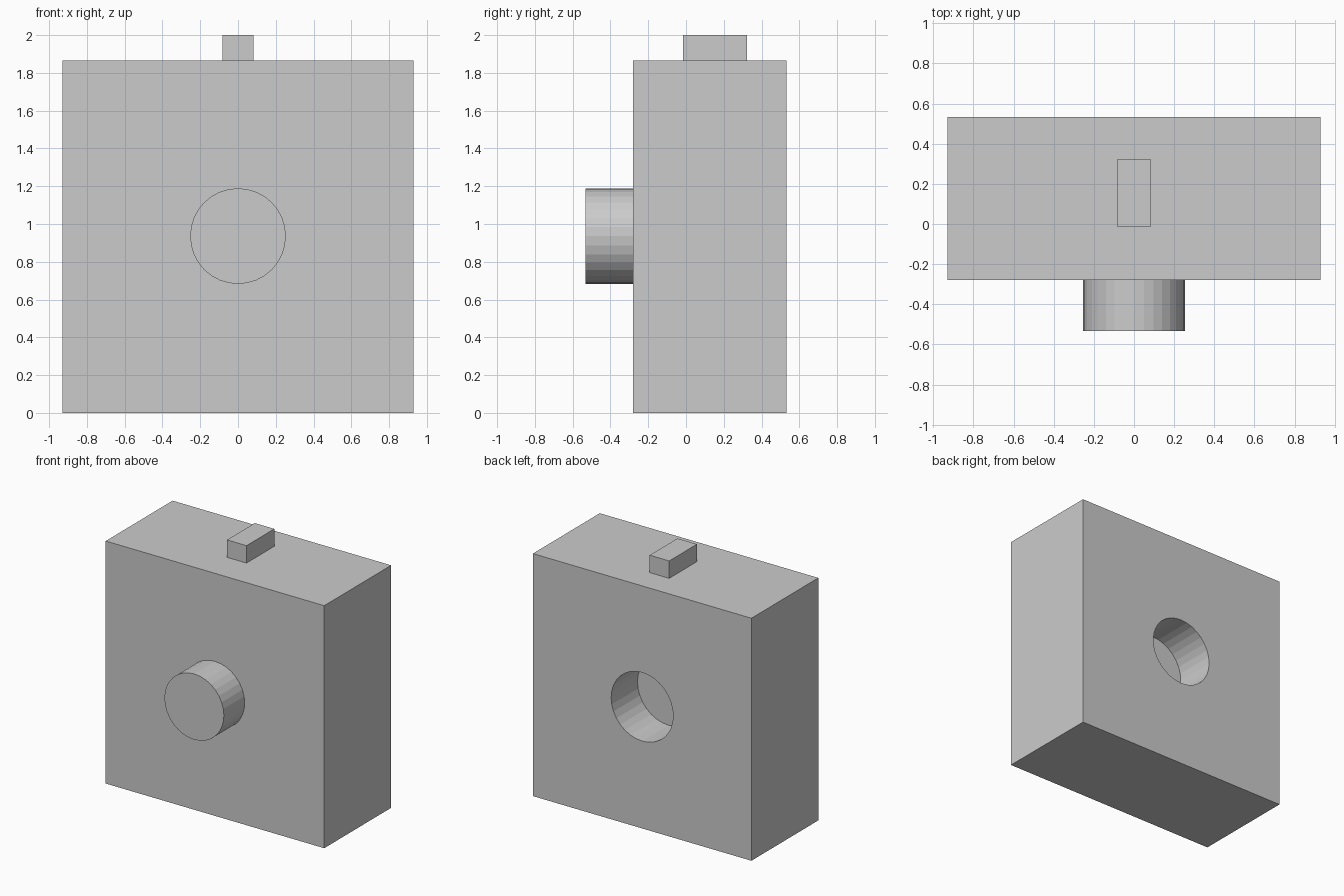
import bpy, math

if "Cube" in bpy.data.objects:
    bpy.data.objects.remove(bpy.data.objects["Cube"])


def box(name, x, y, z):
    """Box spanning the given (min, max) ranges."""
    ranges = (x, y, z)
    bpy.ops.mesh.primitive_cube_add(size=1, location=[(a + b) / 2 for a, b in ranges])
    ob = bpy.context.object
    ob.name = name
    ob.scale = [b - a for a, b in ranges]
    bpy.ops.object.transform_apply(location=False, rotation=False, scale=True)
    return ob


def rod(name, radius, y, z):
    """Cylinder lying along y over a (min, max) range."""
    bpy.ops.mesh.primitive_cylinder_add(
        vertices=32, radius=radius, depth=y[1] - y[0],
        location=(0, (y[0] + y[1]) / 2, z), rotation=(math.pi / 2, 0, 0))
    ob = bpy.context.object
    ob.name = name
    return ob


FRONT, BACK, TOP = -0.28, 0.533, 1.866
MID = TOP / 2 + 0.003

# Main block
block = box("block", (-0.93, 0.93), (FRONT, BACK), (0, TOP))

# Blind round socket in the back
cutter = rod("socket_cutter", 0.264, (BACK - 0.32, BACK + 0.1), MID)
cutter.hide_render = True
cutter.hide_set(True)
cut = block.modifiers.new("socket", 'BOOLEAN')
cut.operation = 'DIFFERENCE'
cut.solver = 'EXACT'
cut.object = cutter

# Round peg on the front
rod("front_peg", 0.253, (-0.533, FRONT), MID)

# Small tab on top
box("top_tab", (-0.083, 0.083), (-0.015, 0.323), (TOP, 2.0))
